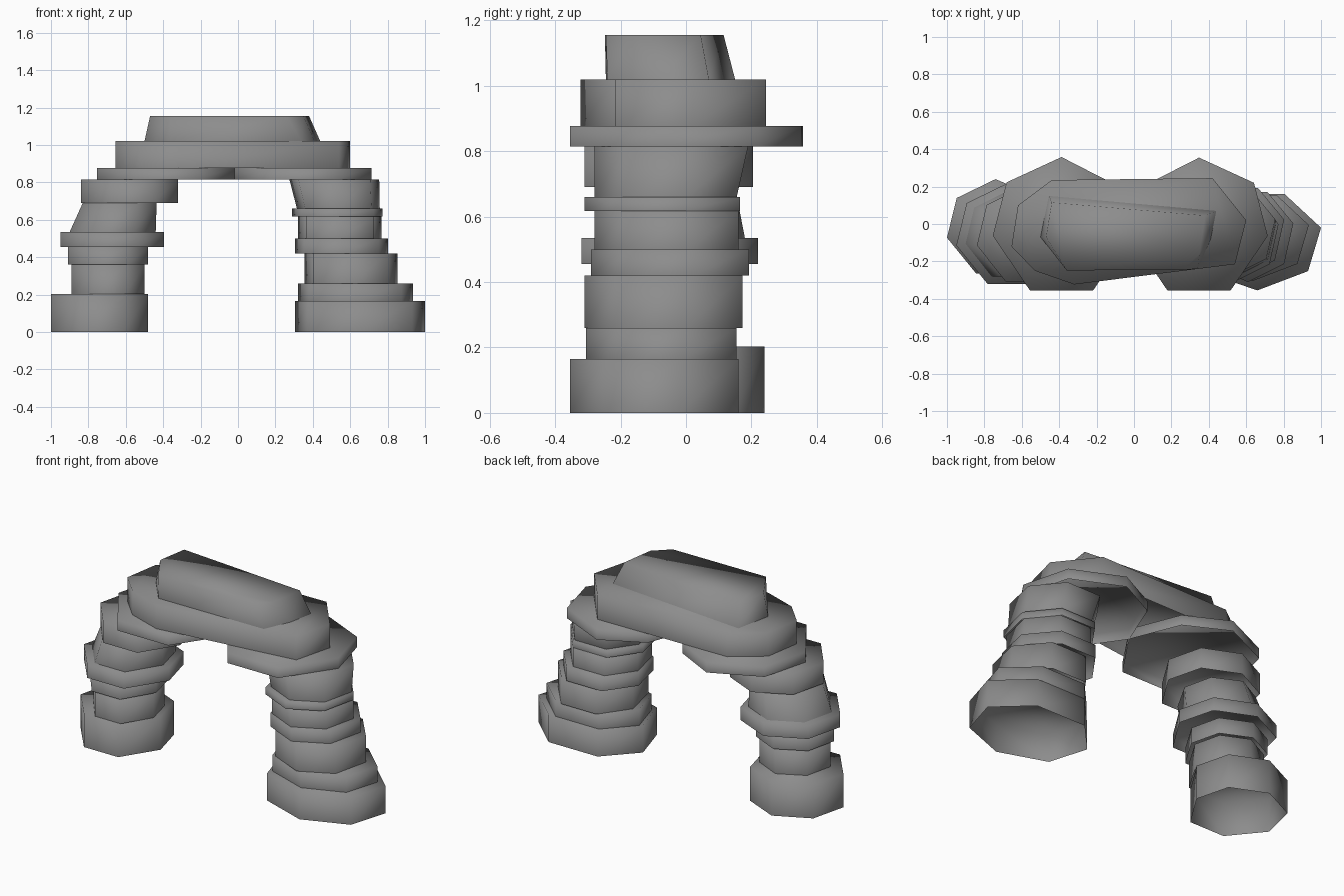
import bpy, bmesh

# Dark grey stone
grey = bpy.data.materials.new("stone_grey")
grey.diffuse_color = (.265, .265, .265, 1)

# Unit outlines of the roughly cut stones (0..1 across their width and depth)
LEFT = [(0, .38), (.3, 0), (.74, 0), (1, .42), (.9, .82), (.5, 1), (.1, .8)]
RIGHT = [(0, .64), (.1, .19), (.51, 0), (.9, .2), (1, .65), (.72, 1), (.25, 1)]
WIDE = [(0, .41), (.27, 0), (.73, 0), (1, .41), (.84, .82), (.5, 1), (.1, .81)]
WIDE_R = [(1 - u, v) for u, v in reversed(WIDE)]


def fit(shape, box):
    x0, x1, y0, y1 = box
    return [(x0 + u * (x1 - x0), y0 + v * (y1 - y0)) for u, v in shape]


def stone(name, low, high, z0, z1):
    """Smooth shaded stone between two outlines, open underneath."""
    bm = bmesh.new()
    a = [bm.verts.new((x, y, z0)) for x, y in low]
    b = [bm.verts.new((x, y, z1)) for x, y in high]
    bm.faces.new(b)
    n = len(a)
    for i in range(n):
        j = (i + 1) % n
        bm.faces.new((a[i], a[j], b[j], b[i]))
    for f in bm.faces:
        f.smooth = True
    me = bpy.data.meshes.new(name)
    bm.to_mesh(me)
    bm.free()
    me.materials.append(grey)
    bpy.context.collection.objects.link(bpy.data.objects.new(name, me))


def stack(name, shape, rows):
    for i, (z0, z1, box, *top) in enumerate(rows, 1):
        stone(f"{name}_{i}", fit(shape, box), fit(shape, top[0] if top else box), z0, z1)


# Left pillar, bottom to top
stack("left_pillar_stone", LEFT, [
    (0, .203, (-1, -.48, -.265, .24)),
    (.203, .36, (-.89, -.50, -.26, .14)),
    (.36, .455, (-.91, -.48, -.28, .16)),
    (.455, .535, (-.95, -.395, -.32, .22)),
    (.535, .69, (-.90, -.44, -.28, .18), (-.83, -.435, -.28, .15)),
    (.69, .815, (-.84, -.32, -.31, .205)),
])

# Right pillar, bottom to top
stack("right_pillar_stone", RIGHT, [
    (0, .165, (.305, 1, -.355, .16)),
    (.165, .26, (.32, .935, -.305, .155)),
    (.26, .42, (.355, .852, -.31, .172)),
    (.42, .50, (.305, .803, -.29, .192)),
    (.50, .617, (.32, .768, -.28, .16)),
    (.617, .66, (.29, .773, -.31, .165)),
    (.66, .815, (.315, .758, -.28, .155), (.275, .755, -.28, .19)),
])

# Wide slabs that carry the lintel
stone("left_slab", *[fit(WIDE, (-.755, -.02, -.355, .358))] * 2, .815, .877)
stone("right_slab", *[fit(WIDE_R, (-.02, .715, -.355, .355))] * 2, .815, .877)

# Lintel and its tapered top stone
lintel = [(-.655, -.12), (-.53, -.25), (-.32, -.323), (.54, -.215),
          (.60, .02), (.42, .245), (-.44, .235), (-.62, .10)]
stone("lintel", lintel, lintel, .877, 1.02)
stone("top_stone",
      [(-.50, -.07), (-.36, -.245), (.34, -.24), (.41, -.08), (.44, .07), (-.455, .15)],
      [(-.47, -.07), (-.36, -.248), (.26, -.245), (.35, -.16), (.38, .045), (-.44, .115)],
      1.02, 1.155)
